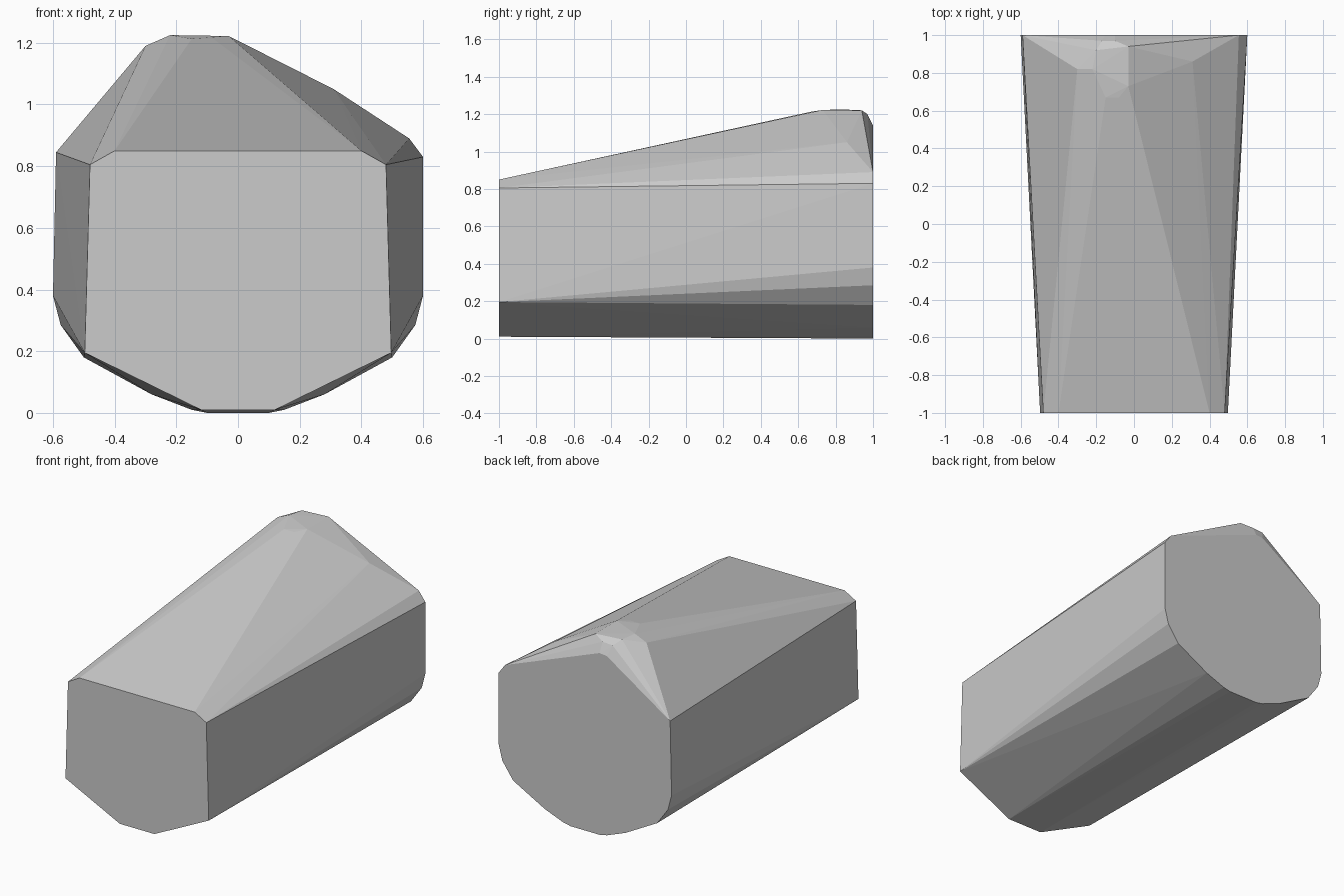
import bpy
import bmesh

# Remove the default object
cube = bpy.data.objects.get("Cube")
if cube:
    bpy.data.objects.remove(cube, do_unlink=True)


def flat_material(name, colour):
    mat = bpy.data.materials.new(name)
    mat.use_nodes = True
    mat.diffuse_color = colour
    mat.node_tree.nodes["Principled BSDF"].inputs["Base Color"].default_value = colour
    return mat


def mirrored_ring(half, y):
    """Place an x, z half profile and its mirror image at depth y."""
    return [(side * x, y, z) for x, z in half for side in (-1, 1)]


def hull_object(name, points, mat):
    """Wrap the points in a convex shell with flat faces."""
    bm = bmesh.new()
    verts = [bm.verts.new(p) for p in points]
    result = bmesh.ops.convex_hull(bm, input=verts)
    spare = {g for g in result["geom_interior"] + result["geom_unused"]
             if isinstance(g, bmesh.types.BMVert)}
    bmesh.ops.delete(bm, geom=list(spare), context="VERTS")
    bmesh.ops.dissolve_limit(bm, angle_limit=0.003, verts=bm.verts[:], edges=bm.edges[:])
    bmesh.ops.recalc_face_normals(bm, faces=bm.faces[:])
    mesh = bpy.data.meshes.new(name)
    bm.to_mesh(mesh)
    bm.free()
    mesh.materials.append(mat)
    obj = bpy.data.objects.new(name, mesh)
    bpy.context.collection.objects.link(obj)
    return obj


# Small front end
front_end = mirrored_ring(
    [(.40, .85), (.48, .805), (.497, .195), (.12, .01)], -1)

# Wide back end: rounded belly, then uneven shoulders
back_end = mirrored_ring(
    [(.6, .38), (.575, .285), (.5, .18), (.28, .06), (.15, .01), (.1, 0)], 1)
back_end += [(x, 1, z) for x, z in
             [(-.59, .845), (-.15, 1.135), (-.1, 1.14), (.555, .89), (.6, .83)]]

# Off-centre hump on top, near the back
hump = [(-.3, .82, 1.19), (-.22, .82, 1.225), (-.15, .67, 1.213),
        (-.08, .67, 1.213), (-.03, .73, 1.222), (-.03, .94, 1.22),
        (-.2, .92, 1.222), (-.17, .97, 1.195), (-.1, .97, 1.2),
        (.31, .86, 1.05)]

grey = flat_material("light grey", (.6, .6, .6, 1))
hull_object("faceted_body", front_end + back_end + hump, grey)
